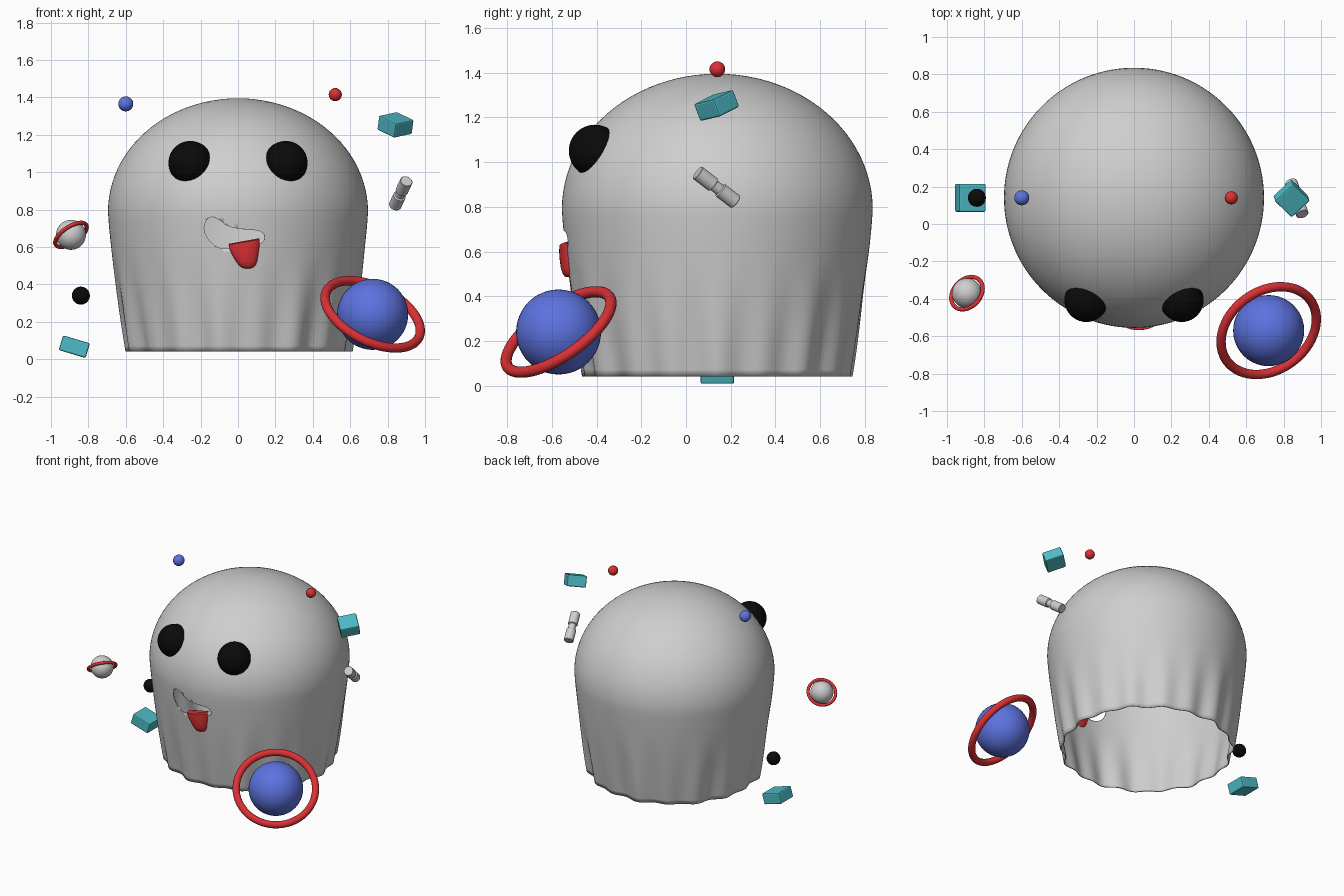
import bpy, bmesh, math
from mathutils import Vector, Matrix

if "Cube" in bpy.data.objects:
    bpy.data.objects.remove(bpy.data.objects["Cube"])


def mat(name, r, g, b):
    m = bpy.data.materials.new(name)
    m.diffuse_color = (r, g, b, 1)
    m.use_nodes = True
    m.node_tree.nodes["Principled BSDF"].inputs["Base Color"].default_value = m.diffuse_color
    return m


GREY = mat("pale grey", .62, .62, .62)
BLACK = mat("black", .003, .003, .003)
RED = mat("red", .7, .03, .035)
BLUE = mat("blue", .11, .17, .75)
TEAL = mat("teal", .075, .5, .57)


def mesh_object(name, verts, faces, material, smooth=True, fix=True):
    me = bpy.data.meshes.new(name)
    me.from_pydata(verts, [], faces)
    if fix:
        bm = bmesh.new()
        bm.from_mesh(me)
        bmesh.ops.recalc_face_normals(bm, faces=bm.faces)
        bm.to_mesh(me)
        bm.free()
    ob = bpy.data.objects.new(name, me)
    bpy.context.collection.objects.link(ob)
    me.materials.append(material)
    if smooth:
        bpy.ops.object.select_all(action='DESELECT')
        ob.select_set(True)
        bpy.context.view_layer.objects.active = ob
        bpy.ops.object.shade_smooth_by_angle(angle=math.radians(40))
    return ob


def loft(name, rings, material):
    """Skin a list of equal vertex rings and cap both ends."""
    n = len(rings[0])
    verts = [v for ring in rings for v in ring]
    faces = [(i * n + j, i * n + (j + 1) % n, (i + 1) * n + (j + 1) % n, (i + 1) * n + j)
             for i in range(len(rings) - 1) for j in range(n)]
    faces += [tuple(range(n)), tuple(range(len(verts) - n, len(verts)))]
    return mesh_object(name, verts, faces, material)


def ball(name, loc, r, material):
    bpy.ops.mesh.primitive_uv_sphere_add(segments=40, ring_count=24, radius=r, location=loc)
    ob = bpy.context.object
    ob.name = name
    ob.data.materials.append(material)
    bpy.ops.object.shade_smooth()
    return ob


def ring(name, loc, R, r, normal):
    bpy.ops.mesh.primitive_torus_add(major_radius=R, minor_radius=r, major_segments=72,
                                     minor_segments=18, location=loc)
    ob = bpy.context.object
    ob.name = name
    ob.rotation_euler = Vector(normal).to_track_quat('Z', 'Y').to_euler()
    ob.data.materials.append(RED)
    bpy.ops.object.shade_smooth()


def block(name, loc, size, rot):
    bpy.ops.mesh.primitive_cube_add(size=1)
    ob = bpy.context.object
    ob.name = name
    ob.data.transform(Matrix.Diagonal((*size, 1)))
    ob.matrix_world = Matrix.Translation(loc) @ rot
    ob.data.materials.append(TEAL)
    bev = ob.modifiers.new("soft edges", 'BEVEL')
    bev.width, bev.segments = .008, 2


# Draped sheet: dome above, tapering folded skirt below
CY, WAIST, TOP, HEM, RAD = .14, .79, 1.395, .04, .695


def sheet_radius(z):
    if z >= WAIST:
        return RAD * math.sqrt(max(0, 1 - ((z - WAIST) / (TOP - WAIST)) ** 2))
    return RAD - .1 * ((WAIST - z) / (WAIST - HEM)) ** 1.3


SEG = 180
heights = [HEM + (WAIST - HEM) * i / 24 for i in range(24)]
heights += [WAIST + (TOP - WAIST) * math.sin(math.pi / 2 * i / 24) for i in range(24)]
verts = []
for z in heights:
    t = max(0, (WAIST - z) / (WAIST - HEM) - .2) / .8
    amp = t * t * (3 - 2 * t)
    for j in range(SEG):
        a = 2 * math.pi * j / SEG
        fold = .012 * math.cos(18 * a) + .007 * math.sin(11 * a + 1)
        r = sheet_radius(z) + amp * fold
        verts.append((r * math.cos(a), CY + r * math.sin(a), z))
faces = [(i * SEG + j, i * SEG + (j + 1) % SEG, (i + 1) * SEG + (j + 1) % SEG, (i + 1) * SEG + j)
         for i in range(len(heights) - 1) for j in range(SEG)]
verts.append((0, CY, TOP))
last = (len(heights) - 1) * SEG
faces += [(last + j, last + (j + 1) % SEG, len(verts) - 1) for j in range(SEG)]
sheet = mesh_object("sheet_body", verts, faces, GREY, fix=False)
sol = sheet.modifiers.new("cloth thickness", 'SOLIDIFY')
sol.thickness, sol.offset = .008, -1

# Lopsided mouth opening cut through the front of the sheet
pts = [(-.18, .69), (-.17, .74), (-.14, .76), (-.10, .745), (-.06, .715), (0, .698), (.07, .692),
       (.12, .683), (.14, .66), (.135, .63), (.11, .618), (.04, .605), (-.04, .592),
       (-.10, .596), (-.15, .63)]
outline = []
for i in range(len(pts)):
    p0, p1, p2, p3 = [Vector(pts[(i + k) % len(pts)]) for k in (-1, 0, 1, 2)]
    for s in (0, .25, .5, .75):
        outline.append(.5 * (2 * p1 + (p2 - p0) * s + (2 * p0 - 5 * p1 + 4 * p2 - p3) * s * s
                             + (3 * p1 - p0 - 3 * p2 + p3) * s ** 3))
cutter = loft("mouth_cutter", [[(p.x, y, p.y) for p in outline] for y in (-.8, -.3)], GREY)
cutter.hide_render = True
cutter.hide_viewport = False
cutter.display_type = 'WIRE'
cut = sheet.modifiers.new("mouth", 'BOOLEAN')
cut.operation, cut.solver, cut.object = 'DIFFERENCE', 'EXACT', cutter
# Apply the cut, then drop the cutter
dg = bpy.context.evaluated_depsgraph_get()
cut_mesh = bpy.data.meshes.new_from_object(sheet.evaluated_get(dg))
sheet.modifiers.clear()
sheet.data = cut_mesh
bpy.data.objects.remove(cutter)

# Tongue hanging over the lower lip: z, centre x, half width, half depth, inward shift
rows = [(.622, .033, .07, .008, .05), (.632, .033, .080, .014, .02), (.626, .033, .083, .02, 0),
        (.60, .035, .080, .024, 0), (.56, .040, .069, .026, 0), (.525, .046, .057, .026, 0),
        (.502, .050, .044, .022, 0), (.490, .051, .030, .015, 0), (.485, .052, .012, .006, 0)]
tongue = []
for z, xc, w, d, shift in rows:
    tilt = .18 * max(0, (z - .5) / .13)
    loop = []
    for k in range(28):
        a = 2 * math.pi * k / 28
        x = xc + w * math.cos(a)
        y = CY - math.sqrt(sheet_radius(z) ** 2 - x * x) - .006 + shift + d * math.sin(a)
        loop.append((x, y, z + tilt * (x - xc)))
    tongue.append(loop)
loft("tongue", tongue, RED)

# Eyes
for side, s in (("left", -1), ("right", 1)):
    ball(side + "_eye", (s * .255, -.407, 1.05), .117, BLACK)

# Ringed planets
ball("large_planet", (.72, -.57, .24), .19, BLUE)
ring("large_planet_ring", (.72, -.57, .24), .276, .025, (.385, -.526, .758))
ball("small_planet", (-.893, -.37, .665), .08, GREY)
ring("small_planet_ring", (-.893, -.37, .665), .097, .011, (-.5, .45, .75))

# Floating beads
ball("blue_bead", (-.6, .14, 1.365), .04, BLUE)
ball("red_bead", (.52, .14, 1.415), .035, RED)
ball("black_bead", (-.84, .14, .34), .048, BLACK)

# Floating blocks
R = Matrix.Rotation
block("lower_block", (-.875, .14, .067), (.15, .15, .082), R(.29, 4, 'Y'))
block("upper_block", (.842, .137, 1.253), (.135, .135, .082),
      R(.36, 4, 'X') @ R(.12, 4, 'Y') @ R(.75, 4, 'Z'))

# Floating spool: two drums joined by a narrow neck
profile = [(-.112, .031), (-.109, .034), (-.022, .034), (-.018, .026),
           (.018, .026), (.022, .034), (.109, .034), (.112, .031)]
spool = loft("spool", [[(r * math.cos(math.pi * k / 16), r * math.sin(math.pi * k / 16), h)
                        for k in range(32)] for h, r in profile], GREY)
spool.location = (.87, .137, .887)
spool.rotation_euler = Vector((.06, -.17, .13)).to_track_quat('Z', 'Y').to_euler()
